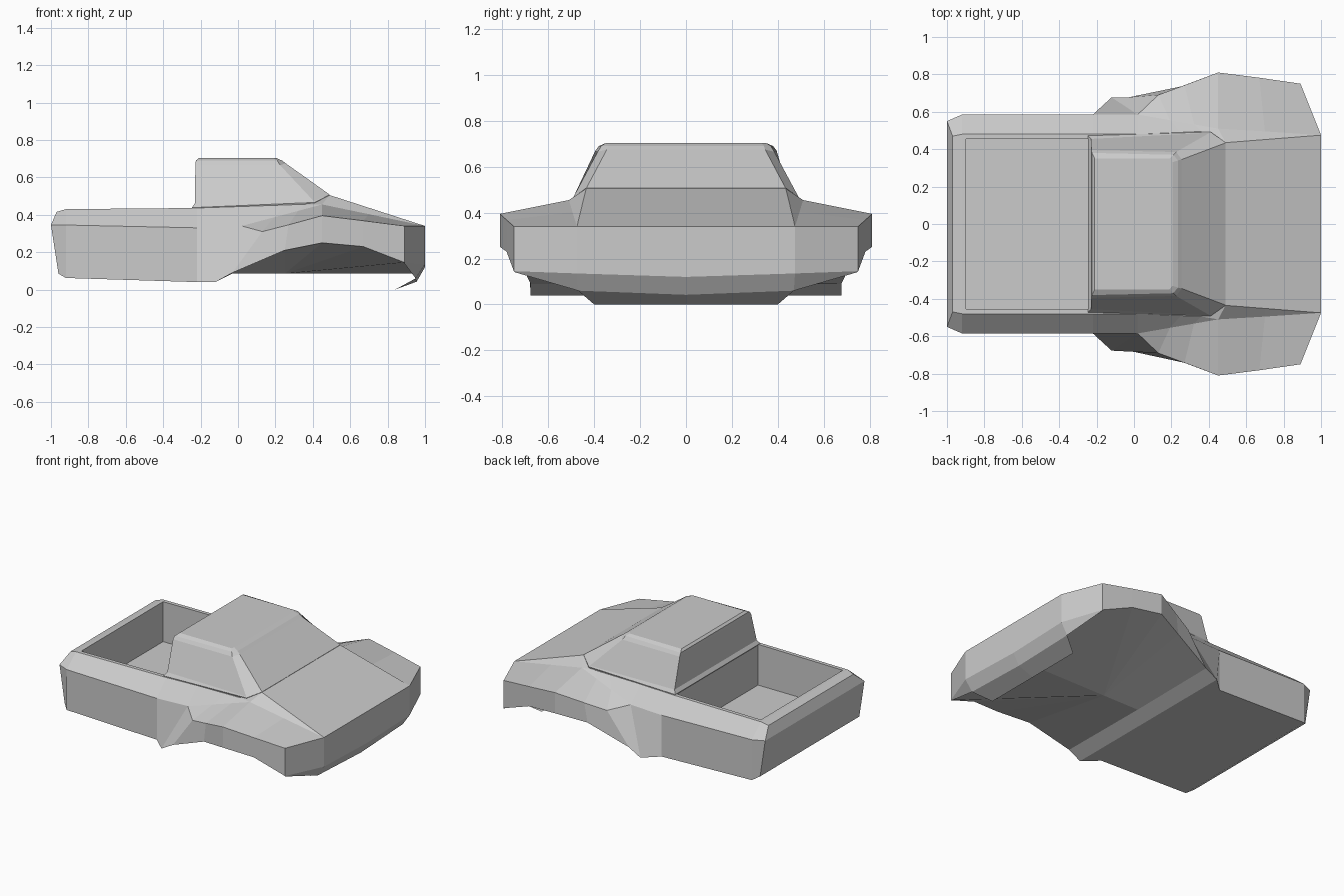
import bpy, bmesh
from mathutils import Vector

if "Cube" in bpy.data.objects:
    bpy.data.objects.remove(bpy.data.objects["Cube"])


def finish(bm, name):
    bmesh.ops.remove_doubles(bm, verts=bm.verts, dist=0.0005)
    bmesh.ops.recalc_face_normals(bm, faces=bm.faces)
    me = bpy.data.meshes.new(name)
    bm.to_mesh(me)
    bm.free()
    ob = bpy.data.objects.new(name, me)
    bpy.context.collection.objects.link(ob)
    return ob


def mirrored(points):
    """Half row (y > 0) followed by its mirror image."""
    return points + [(x, -y, z) for x, y, z in reversed(points)]


def loft(rows, closed=True):
    bm = bmesh.new()
    rings = [[bm.verts.new(p) for p in row] for row in rows]
    n = len(rings[0])
    for a, b in zip(rings, rings[1:]):
        for i in range(n if closed else n - 1):
            j = (i + 1) % n
            bm.faces.new((a[i], a[j], b[j], b[i]))
    return bm, rings


def strip_cap(bm, ring):
    n = len(ring)
    for i in range(n // 2 - 1):
        bm.faces.new((ring[i], ring[i + 1], ring[n - 2 - i], ring[n - 1 - i]))


# Lower body: ridge, shoulder and lower edge at stations from tail to nose
stations = [
    ((-.97, .47, .415), (-1.0, .55, .345), (-.96, .55, .085)),
    ((-.92, .48, .43), (-.92, .585, .345), (-.92, .585, .062)),
    ((-.22, .48, .436), (-.22, .585, .33), (-.22, .585, .04)),
    ((.02, .48, .444), (.02, .585, .34), (-.12, .677, .04)),
    ((.25, .49, .452), (.13, .69, .31), (-.03, .677, .09)),
    ((.36, .495, .456), (.27, .742, .346), (.25, .735, .21)),
    ((.45, .51, .455), (.45, .81, .395), (.45, .81, .25)),
    ((.70, .495, .403), (.67, .782, .368), (.67, .782, .23)),
    ((1.0, .475, .34), (.89, .75, .34), (.89, .75, .145)),
    ((1.0, .475, .34), (1.0, .475, .34), (1.0, .475, .135)),
]
# Fender crease runs from the door shoulder up to the cowl
crease_start, crease_end = Vector((.02, .585, .34)), Vector((.45, .51, .455))
crease_t = {4: .4, 5: .7}
# Underside centre line: the wheel arches fan in to one point
keel_x = {5: .25, 6: .25, 7: .25, 8: .95, 9: .95}
rows = []
for i, (ridge, shoulder, lower) in enumerate(stations):
    x, y, z = ridge
    if x < 0:
        hood = (x, y - .005, z)
    elif x < .4:
        hood = (x, .435, z)
    else:
        t = max(0, (x - .49) / .51)
        hood = (max(x, .49), .435 + .04 * t, .505 - .165 * t)
    crease = shoulder if i < 4 else ridge
    if i in crease_t:
        crease = tuple(crease_start.lerp(crease_end, crease_t[i]))
    keel = (keel_x.get(i, lower[0]), 0, min(lower[2], .085))
    rows.append(mirrored([hood, ridge, crease, shoulder, lower, keel]))
bm, rings = loft(rows)
strip_cap(bm, rings[0])
strip_cap(bm, rings[-1])
bmesh.ops.remove_doubles(bm, verts=bm.verts, dist=0.0005)
bmesh.ops.recalc_face_normals(bm, faces=bm.faces)

# Open cargo bed sunk into the rear deck
deck = min(bm.faces, key=lambda f: (f.calc_center_median() - Vector((-.57, 0, .435))).length)
bmesh.ops.inset_individual(bm, faces=[deck], thickness=.03)
out = bmesh.ops.extrude_face_region(bm, geom=[deck])
for v in [g for g in out["geom"] if isinstance(g, bmesh.types.BMVert)]:
    v.co.z = .15
if deck.is_valid:
    bmesh.ops.delete(bm, geom=[deck], context='FACES_ONLY')
finish(bm, "truck_body")

# Cabin: outline rising from the waistline to the bevelled roof
levels = [
    [(-.22, .46, .40), (.41, .48, .42), (.485, .43, .46)],
    [(-.247, .472, .438), (.41, .492, .466), (.49, .435, .507)],
    [(-.23, .455, .462), (.405, .488, .473), (.488, .433, .509)],
    [(-.228, .395, .67), (.225, .385, .665), (.255, .345, .675)],
    [(-.225, .38, .69), (.21, .37, .69), (.235, .34, .69)],
    [(-.21, .35, .703), (.19, .35, .703), (.205, .33, .703)],
]
bm, rings = loft([mirrored(l) for l in levels])
strip_cap(bm, rings[0])
strip_cap(bm, rings[-1])
finish(bm, "cabin")

# Front bumper skirt and the thin lip beneath it
seam = [(.89, .75, .145), (1.0, .475, .135), (1.0, 0, .135)]
top = [(.89, .75, .145), (1.0, .475, .135), (1.0, 0, .12)]
mid = [(.89, .745, .14), (.95, .47, .06), (.955, 0, .042)]
low = [(.84, .40, 0), (.84, 0, 0)]
bm, _ = loft([mirrored(seam), mirrored(top), mirrored(mid)], closed=False)
finish(bm, "bumper_skirt")
bm, _ = loft([mirrored(mid[1:]), mirrored(low)], closed=False)
finish(bm, "front_lip")
